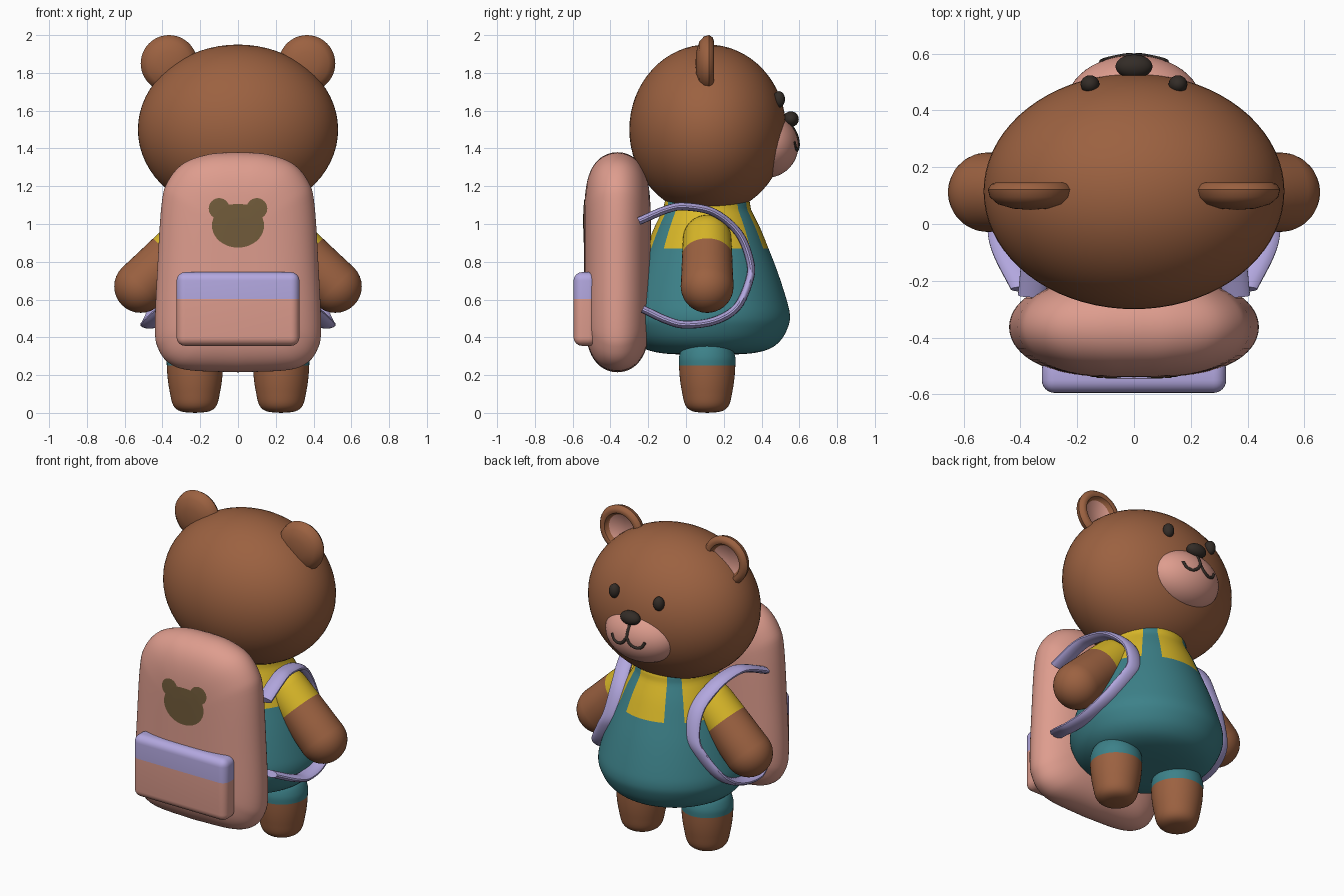
import bpy, bmesh, math
from math import sin, cos, pi, radians
from mathutils import Vector, Matrix
from mathutils.bvhtree import BVHTree

if "Cube" in bpy.data.objects:
    bpy.data.objects.remove(bpy.data.objects["Cube"])


def material(name, r, g, b):
    m = bpy.data.materials.new(name)
    m.diffuse_color = (r, g, b, 1)
    m.use_nodes = True
    m.node_tree.nodes["Principled BSDF"].inputs["Base Color"].default_value = m.diffuse_color
    return m


BROWN = material("brown fur", .33, .12, .052)
PINK = material("soft pink", .73, .335, .27)
TEAL = material("teal cloth", .046, .22, .25)
YELLOW = material("yellow shirt", .70, .48, .022)
LILAC = material("lilac trim", .45, .39, .74)
DARK = material("dark features", .033, .025, .02)
OLIVE = material("olive badge", .165, .105, .043)


def finish(name, bm, mats, rule=None, matrix=None):
    """Clean a bmesh, colour its faces by rule(centre) and link it."""
    bmesh.ops.remove_doubles(bm, verts=bm.verts, dist=1e-5)
    bmesh.ops.recalc_face_normals(bm, faces=bm.faces)
    for f in bm.faces:
        f.smooth = True
        if rule:
            f.material_index = int(rule(f.calc_center_median()))
    if matrix:
        bm.transform(matrix)
    me = bpy.data.meshes.new(name)
    bm.to_mesh(me)
    bm.free()
    for m in mats:
        me.materials.append(m)
    ob = bpy.data.objects.new(name, me)
    bpy.context.collection.objects.link(ob)
    return ob


def loft(bm, rings, closed=True):
    """Skin between rings of points with equal counts."""
    vs = [[bm.verts.new(p) for p in r] for r in rings]
    n = len(vs[0])
    for a, b in zip(vs, vs[1:]):
        for i in range(n if closed else n - 1):
            j = (i + 1) % n
            bm.faces.new((a[i], a[j], b[j], b[i]))
    return vs


def revolve(name, profile, mats, matrix, seg=48, rule=None):
    """Turn (radius, z) points around local z."""
    bm = bmesh.new()
    loft(bm, [[(r * sin(2 * pi * i / seg), r * cos(2 * pi * i / seg), z)
               for i in range(seg)] for r, z in profile])
    return finish(name, bm, mats, rule, matrix)


def ellipsoid(name, loc, radii, mat, seg=48):
    prof = [(sin(pi * k / 32), -cos(pi * k / 32)) for k in range(33)]
    prof[0], prof[-1] = (0, -1), (0, 1)
    m = Matrix.Translation(loc) @ Matrix.Diagonal((*radii, 1))
    return revolve(name, prof, [mat], m, seg)


def spline(pts, n=6):
    """Smooth points through the control points."""
    p = [Vector(q) for q in pts]
    p = [2 * p[0] - p[1]] + p + [2 * p[-1] - p[-2]]
    out = []
    for a, b, c, d in zip(p, p[1:], p[2:], p[3:]):
        for k in range(n):
            t = k / n
            out.append(b + (c - a) * (t / 2) + (2 * a - 5 * b + 4 * c - d) * (t * t / 2)
                       + (3 * b - a - 3 * c + d) * (t ** 3 / 2))
    return out + [p[-2]]


def sweep(name, path, side, thick, wide, mat, seg=14):
    """Oval band along a path; 'side' is the direction of its width."""
    bm = bmesh.new()
    rings = []
    for i, p in enumerate(path):
        t = path[min(i + 1, len(path) - 1)] - path[max(i - 1, 0)]
        n = t.cross(side).normalized()
        rings.append([p + n * thick * cos(2 * pi * k / seg) + side * wide * sin(2 * pi * k / seg)
                      for k in range(seg)])
    vs = loft(bm, rings)
    bm.faces.new(vs[0])
    bm.faces.new(vs[-1])
    return finish(name, bm, [mat])


CY = .112  # bear's own centre line in y

# Head, muzzle and nose
ellipsoid("head", (0, CY + .003, 1.5), (.53, .415, .45), BROWN, 72)
MUZ, MR = Vector((0, .42, 1.415)), (.24, .175, .172)
ellipsoid("muzzle", MUZ, MR, PINK)
ellipsoid("nose", (0, .555, 1.555), (.065, .042, .041), DARK, 32)


# Mouth lines laid on the muzzle
def on_muzzle(x, z):
    k = 1 - (x / MR[0]) ** 2 - ((z - MUZ.z) / MR[2]) ** 2
    return Vector((x, MUZ.y + MR[1] * math.sqrt(max(k, 0)), z))


Y = Vector((0, 1, 0))
sweep("mouth_line", [on_muzzle(0, 1.54 - .011 * k) for k in range(10)], Y, .009, .008, DARK, 8)
for s in (-1, 1):
    smile = spline([(0, 1.445), (.025, 1.41), (.06, 1.393), (.095, 1.403), (.115, 1.435)])
    sweep("smile", [on_muzzle(s * x, z) for x, z in smile], Y, .009, .008, DARK, 8)

# Torso with dungarees: shirt shows above the bib line between the shoulder straps
torso = spline([(0, .31), (.2, .312), (.32, .335), (.39, .385), (.43, .46), (.438, .52),
                (.42, .6), (.375, .74), (.325, .87), (.28, .98), (.235, 1.07), (.2, 1.14), (0, 1.17)], 5)


def shirt(c):
    ang = math.degrees(math.atan2(abs(c.x), abs(c.y)))
    return c.z > .87 and not 24 < ang < 45


revolve("torso", [(max(r, 0), z) for r, z in torso], [TEAL, YELLOW],
        Matrix.Translation((0, CY, 0)), 120, shirt)

# Paired parts
ear = [(0, .115), (.09, .118), (.1, .128), (.106, .142), (.12, .147), (.138, .141), (.15, .122),
       (.143, .095), (.115, .07), (.06, .054), (0, .05)]
leg = spline([(0, 0), (.075, .008), (.115, .04), (.133, .11), (.144, .18), (.149, .25),
              (.148, .3), (.125, .355), (.07, .388), (0, .395)], 4)
arm = [(.128 * sin(pi * k / 16), -.128 * cos(pi * k / 16)) for k in range(9)]
arm += [(.131, .07), (.133, .127), (.136, .24)]
arm += [(.14 * cos(pi * k / 16), .354 + .14 * sin(pi * k / 16)) for k in range(9)]
strap = [(.36, -.25, 1.015), (.345, -.1, 1.078), (.33, 0, 1.092), (.31, .15, 1.06), (.275, .28, .95),
         (.285, .34, .8), (.335, .335, .7), (.42, .27, .56), (.455, .15, .487), (.468, 0, .467),
         (.45, -.1, .49), (.385, -.23, .55)]
for s in (-1, 1):
    ellipsoid("eye", (s * .155, .492, 1.66), (.033, .032, .043), DARK, 32)
    revolve("ear", ear, [BROWN, PINK],
            Matrix.Translation((s * .365, 0, 1.85)) @ Matrix.Rotation(-pi / 2, 4, 'X'), 48,
            lambda c: c.z > .1 and c.xy.length < .09)
    revolve("leg", [(max(r, 0), z) for r, z in leg], [BROWN, TEAL],
            Matrix.Translation((s * .228, CY, 0)), 48, lambda c: c.z > .25)
    aim = Vector((s, 0, -1)).to_track_quat('Z', 'Y').to_matrix().to_4x4()
    revolve("arm", arm, [BROWN, YELLOW], Matrix.Translation((s * .265, CY, .92)) @ aim, 48,
            lambda c: c.z < .127)
    sweep("backpack_strap", spline([(s * x, y, z) for x, y, z in strap]),
          Vector((1, 0, 0)), .021, .05, LILAC)

# Backpack: rounded outline, pillowed front to back
half = spline([(0, .215), (.25, .225), (.36, .26), (.42, .335), (.44, .45), (.425, .8),
               (.405, 1.1), (.375, 1.22), (.29, 1.32), (.15, 1.37), (0, 1.38)], 5)
outline = half + [Vector((-p.x, p.y)) for p in half[-2:0:-1]]
rings = []
for k in range(37):
    phi = -pi / 2 + pi * k / 36
    c = max(cos(phi), 0) if 0 < k < 36 else 0
    rings.append([(p.x * c ** .667, -.363 + .177 * sin(phi), .8 + (p.y - .8) * c ** .36)
                  for p in outline])
bm = bmesh.new()
loft(bm, rings)
pack = finish("backpack", bm, [PINK])
tree = BVHTree.FromPolygons([v.co for v in pack.data.vertices],
                            [tuple(p.vertices) for p in pack.data.polygons])


# Bear-shaped badge pressed onto the backpack
def patch(name, cx, cz, rx, rz, top, lift):
    bm = bmesh.new()
    rows = []
    for j in range(9):
        row = []
        for i in range(40):
            a = 2 * pi * i / 40
            x, z = cx + rx * j / 8 * cos(a), min(cz + rz * j / 8 * sin(a), top)
            hit = tree.ray_cast(Vector((x, -2, z)), Vector((0, 1, 0)))[0]
            row.append((x, hit.y - lift, z))
        rows.append(row)
    loft(bm, rows)
    ob = finish(name, bm, [OLIVE])
    if sum(p.normal.y for p in ob.data.polygons) > 0:
        ob.data.flip_normals()


patch("badge_face", 0, .992, .138, .117, 1.105, .005)
for s in (-1, 1):
    patch("badge_ear", s * .1, 1.082, .055, .055, 2, .004)

# Front pocket with a lilac flap
bm = bmesh.new()
bmesh.ops.create_cube(bm, size=1, matrix=Matrix.Translation((0, -.5325, .55))
                      @ Matrix.Diagonal((.65, .125, .39, 1)))
bmesh.ops.bevel(bm, geom=bm.edges[:], offset=.045, segments=6, profile=.5, affect='EDGES')
bmesh.ops.bisect_plane(bm, geom=bm.verts[:] + bm.edges[:] + bm.faces[:],
                       plane_co=(0, 0, .603), plane_no=(0, 0, 1))
finish("pocket", bm, [PINK, LILAC], lambda c: c.z > .603)

# Smooth shading with crisp edges kept
for ob in bpy.context.collection.objects:
    ob.select_set(True)
    bpy.context.view_layer.objects.active = ob
bpy.ops.object.shade_smooth_by_angle(angle=radians(45))
